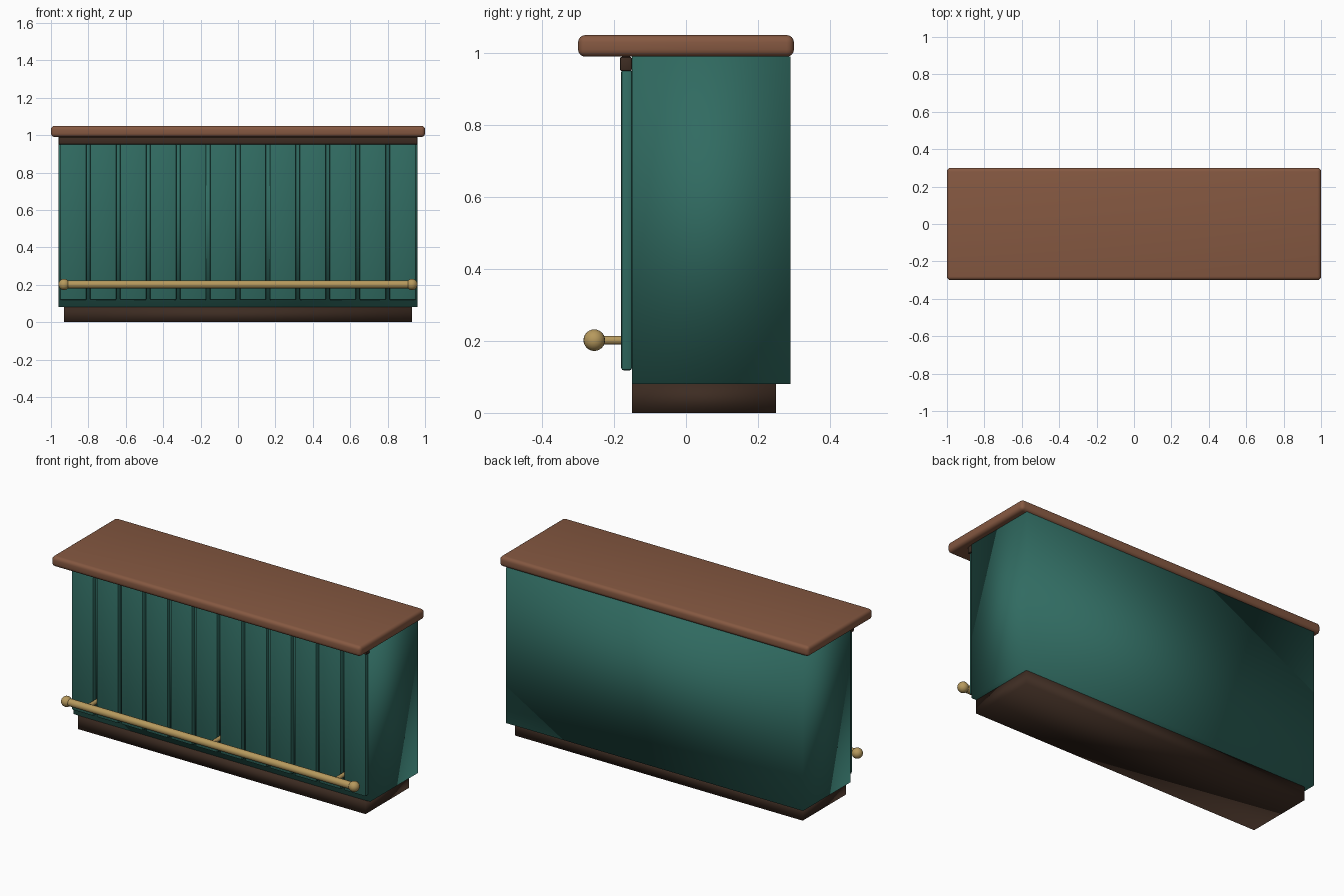
import bpy, math
from mathutils import Vector

if "Cube" in bpy.data.objects:
    bpy.data.objects.remove(bpy.data.objects["Cube"])


def material(name, rgb):
    m = bpy.data.materials.new(name)
    m.diffuse_color = (*rgb, 1)
    m.use_nodes = True
    m.node_tree.nodes["Principled BSDF"].inputs["Base Color"].default_value = m.diffuse_color
    return m


WOOD = material("brown_wood", (0.235, 0.098, 0.053))
TEAL = material("teal_paint", (0.030, 0.147, 0.120))
DARK = material("dark_wood", (0.047, 0.025, 0.016))
BRASS = material("brass", (0.47, 0.32, 0.11))


def finish(name, mat, angle=40):
    ob = bpy.context.object
    ob.name = name
    ob.data.materials.append(mat)
    bpy.ops.object.shade_smooth_by_angle(angle=math.radians(angle))
    return ob


def box(name, lo, hi, mat, bevel=0, segments=3, angle=40):
    lo, hi = Vector(lo), Vector(hi)
    bpy.ops.mesh.primitive_cube_add(size=1, location=(lo + hi) / 2)
    bpy.context.object.scale = hi - lo
    bpy.ops.object.transform_apply(location=False, rotation=False, scale=True)
    ob = bpy.context.object
    if bevel:
        mod = ob.modifiers.new("rounded_edges", 'BEVEL')
        mod.width, mod.segments = bevel, segments
        bpy.ops.object.modifier_apply(modifier=mod.name)
    return finish(name, mat, angle)


def rod(name, a, b, radius, mat, sides=20):
    a, b = Vector(a), Vector(b)
    bpy.ops.mesh.primitive_cylinder_add(vertices=sides, radius=radius,
                                        depth=(b - a).length, location=(a + b) / 2)
    bpy.context.object.rotation_euler = (b - a).to_track_quat('Z', 'Y').to_euler()
    return finish(name, mat)


# Cabinet: recessed plinth, softly shaded body, overhanging top
box("plinth", (-0.93, -0.15, 0), (0.93, 0.25, 0.08), DARK, angle=180)
box("body", (-0.96, -0.15, 0.08), (0.96, 0.29, 0.99), TEAL, angle=180)
box("counter_top", (-1, -0.3, 0.99), (1, 0.3, 1.05), WOOD, 0.02, 4)

# Front cladding: twelve slats under a dark trim strip
for i in range(12):
    x = -0.88 + 0.16 * i
    box(f"front_slat_{i + 1}", (x - 0.07, -0.18, 0.118), (x + 0.07, -0.15, 0.955),
        TEAL, 0.007, 2)
box("top_trim", (-0.96, -0.184, 0.95), (0.96, -0.15, 0.99), DARK, 0.006, 2)

# Brass foot rail with ball ends and three brackets
Y, Z = -0.255, 0.202
rod("foot_rail", (-0.93, Y, Z), (0.93, Y, Z), 0.021, BRASS)
for side, x in (("left", -0.93), ("right", 0.93)):
    bpy.ops.mesh.primitive_uv_sphere_add(segments=20, ring_count=12, radius=0.03,
                                         location=(x, Y, Z))
    finish(f"rail_end_{side}", BRASS)
for i, x in enumerate((-0.8, 0, 0.8)):
    rod(f"rail_bracket_{i + 1}", (x, Y, Z), (x, -0.15, Z), 0.012, BRASS, 14)
